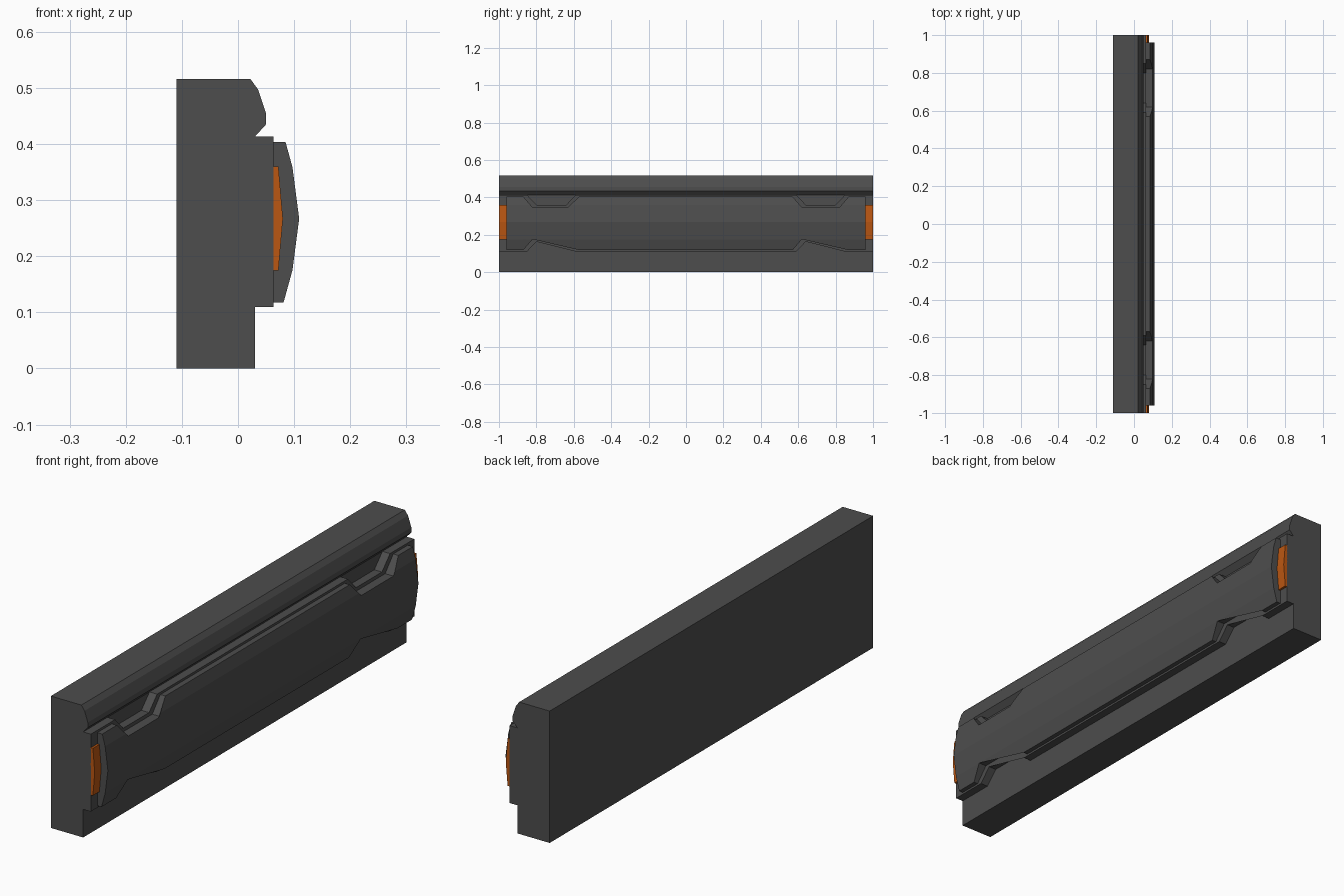
import bpy, bmesh
from mathutils import Vector

if "Cube" in bpy.data.objects:
    bpy.data.objects.remove(bpy.data.objects["Cube"])


def material(name, rgb):
    m = bpy.data.materials.new(name)
    m.diffuse_color = (*rgb, 1)
    m.use_nodes = True
    m.node_tree.nodes["Principled BSDF"].inputs["Base Color"].default_value = m.diffuse_color
    return m


GREY = material("dark grey", (0.075, 0.075, 0.075))
ORANGE = material("orange", (0.50, 0.095, 0.006))
MID = 0.267  # height of the panel's ridge


def finish(bm, name, mat):
    bmesh.ops.recalc_face_normals(bm, faces=bm.faces)
    me = bpy.data.meshes.new(name)
    bm.to_mesh(me)
    bm.free()
    me.materials.append(mat)
    ob = bpy.data.objects.new(name, me)
    bpy.context.collection.objects.link(ob)
    return ob


def extrude(bm, faces, vec):
    geo = bmesh.ops.extrude_face_region(bm, geom=list(faces), use_keep_orig=True)["geom"]
    new = [v for v in geo if isinstance(v, bmesh.types.BMVert)]
    bmesh.ops.translate(bm, verts=new, vec=vec)
    return new


def bar(name, profile, y0, y1, mat):
    """x-z profile swept along y"""
    bm = bmesh.new()
    f = bm.faces.new([bm.verts.new((x, y0, z)) for x, z in profile])
    extrude(bm, [f], Vector((0, y1 - y0, 0)))
    return finish(bm, name, mat)


def notched(name, x0, front, end, top, bottom, notch, depth, mat):
    """Plate with four tapered notches; front = (z offset, x) rows of its bulge"""
    a, b, c, d = notch
    half = [(a, 0), (b, depth), (c, depth), (d, 0), (end, 0)]
    edge = [(-y, q) for y, q in reversed(half)] + half
    outline = [(y, top - q) for y, q in edge] + [(y, bottom + q) for y, q in reversed(edge)]
    bm = bmesh.new()
    bm.faces.new([bm.verts.new((x0, y, z)) for y, z in outline])
    bmesh.ops.triangulate(bm, faces=bm.faces[:])
    for off, _ in front[:-1]:
        for z in {MID + off, MID - off}:
            bmesh.ops.bisect_plane(bm, geom=bm.verts[:] + bm.edges[:] + bm.faces[:],
                                   plane_co=(0, 0, z), plane_no=(0, 0, 1), dist=1e-5)

    def bulge(z):
        o = abs(z - MID)
        for (o0, xa), (o1, xb) in zip(front, front[1:]):
            if o <= o1 + 1e-5:
                return xa + (xb - xa) * (o - o0) / (o1 - o0)
        return front[-1][1]

    for v in extrude(bm, bm.faces[:], Vector((0, 0, 0))):
        v.co.x = bulge(v.co.z)
    return finish(bm, name, mat)


# Main wall with a rounded top lip
bar("wall_body", [(-0.11, 0), (0.03, 0), (0.03, 0.413), (0.05, 0.435), (0.05, 0.455),
                  (0.036, 0.497), (0.022, 0.516), (-0.11, 0.516)], -1, 1, GREY)

# Flat backing plate
notched("backing_plate", 0.028, [(0, 0.063), (0.2, 0.063)], 1, 0.413, 0.11,
        (0.59, 0.64, 0.80, 0.85), 0.053, GREY)

# Raised, bulging front panel
notched("front_panel", 0.061, [(0, 0.109), (0.092, 0.097), (0.15, 0.081)], 0.96, 0.404, 0.118,
        (0.57, 0.62, 0.82, 0.87), 0.058, GREY)

# Orange strips showing at both ends
for side, y0, y1 in (("front", -1, -0.955), ("back", 0.955, 1)):
    bar(side + "_end_light", [(0.061, 0.36), (0.072, 0.36), (0.08, MID), (0.072, 0.175),
                              (0.061, 0.175)], y0, y1, ORANGE)
